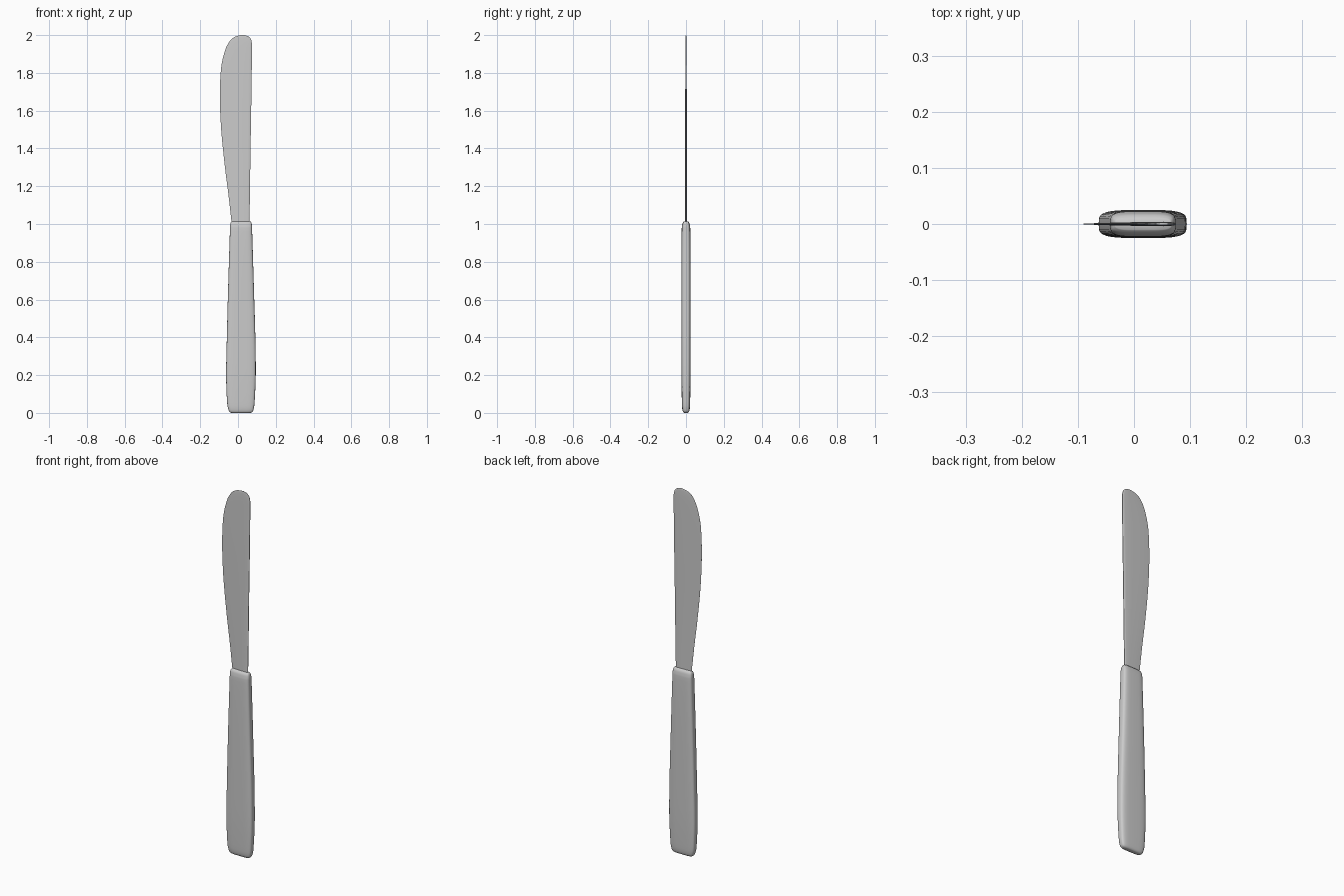
import bpy, bmesh, math

if "Cube" in bpy.data.objects:
    bpy.data.objects.remove(bpy.data.objects["Cube"])


def smooth_rows(rows, steps):
    """Catmull-Rom interpolation between station tuples."""
    out = []
    for i in range(len(rows) - 1):
        a, b, c, d = (rows[min(max(i + k, 0), len(rows) - 1)] for k in (-1, 0, 1, 2))
        for s in range(steps):
            t = s / steps
            out.append(tuple(0.5 * (2 * q + (r - p) * t + (2 * p - 5 * q + 4 * r - w) * t ** 2
                                    + (3 * q - p - 3 * r + w) * t ** 3)
                             for p, q, r, w in zip(a, b, c, d)))
    return out + [rows[-1]]


def loft(name, rings, angle):
    """Skin a stack of closed rings and cap both ends."""
    bm = bmesh.new()
    loops = [[bm.verts.new(p) for p in ring] for ring in rings]
    n = len(loops[0])
    for lo, hi in zip(loops, loops[1:]):
        for i in range(n):
            j = (i + 1) % n
            bm.faces.new((lo[i], lo[j], hi[j], hi[i]))
    bm.faces.new(loops[0][::-1])
    bm.faces.new(loops[-1])
    bmesh.ops.recalc_face_normals(bm, faces=bm.faces[:])
    mesh = bpy.data.meshes.new(name)
    bm.to_mesh(mesh)
    bm.free()
    obj = bpy.data.objects.new(name, mesh)
    bpy.context.collection.objects.link(obj)
    bpy.ops.object.select_all(action='DESELECT')
    obj.select_set(True)
    bpy.context.view_layer.objects.active = obj
    bpy.ops.object.shade_smooth_by_angle(angle=math.radians(angle))
    return obj


def rounded_ring(z, x0, x1, half_y, n=40, power=4.0):
    ring = []
    for i in range(n):
        a = 2 * math.pi * i / n
        c, s = math.cos(a), math.sin(a)
        px = math.copysign(abs(c) ** (2 / power), c)
        py = math.copysign(abs(s) ** (2 / power), s)
        ring.append(((x0 + x1) / 2 + px * (x1 - x0) / 2, py * half_y, z))
    return ring


# Handle: z, left x, right x, half thickness
handle_rows = [
    (0.0, -0.034, 0.066, 0.010), (0.006, -0.045, 0.077, 0.016),
    (0.022, -0.052, 0.083, 0.020), (0.06, -0.058, 0.088, 0.022),
    (0.20, -0.063, 0.094, 0.0245), (0.40, -0.059, 0.092, 0.025),
    (0.60, -0.054, 0.086, 0.025), (0.80, -0.048, 0.080, 0.0245),
    (0.96, -0.043, 0.075, 0.023), (0.99, -0.042, 0.074, 0.021),
    (1.006, -0.039, 0.071, 0.017), (1.014, -0.033, 0.066, 0.010)]
loft("handle", [rounded_ring(*r) for r in smooth_rows(handle_rows, 3)], 50)

# Blade: z, cutting edge x, spine x, half thickness
blade_rows = [
    (0.98, -0.031, 0.060, 0.004), (1.15, -0.050, 0.063, 0.004),
    (1.30, -0.069, 0.065, 0.004), (1.50, -0.089, 0.068, 0.004),
    (1.68, -0.096, 0.071, 0.004), (1.83, -0.089, 0.073, 0.0038),
    (1.92, -0.068, 0.0745, 0.0036), (1.96, -0.049, 0.073, 0.0034),
    (1.98, -0.033, 0.067, 0.003), (1.993, -0.012, 0.055, 0.0025),
    (2.0, 0.015, 0.035, 0.001)]
# Wedge section: fraction across the blade and share of the half thickness
wedge = [(0.0, 0.03), (0.12, 0.3), (0.35, 0.6), (0.65, 0.88), (0.9, 1.0), (0.97, 0.8), (1.0, 0.35)]
section = wedge + [(u, -v) for u, v in reversed(wedge)]
loft("blade", [[(x0 + u * (x1 - x0), v * h, z) for u, v in section]
               for z, x0, x1, h in smooth_rows(blade_rows, 4)], 50)
